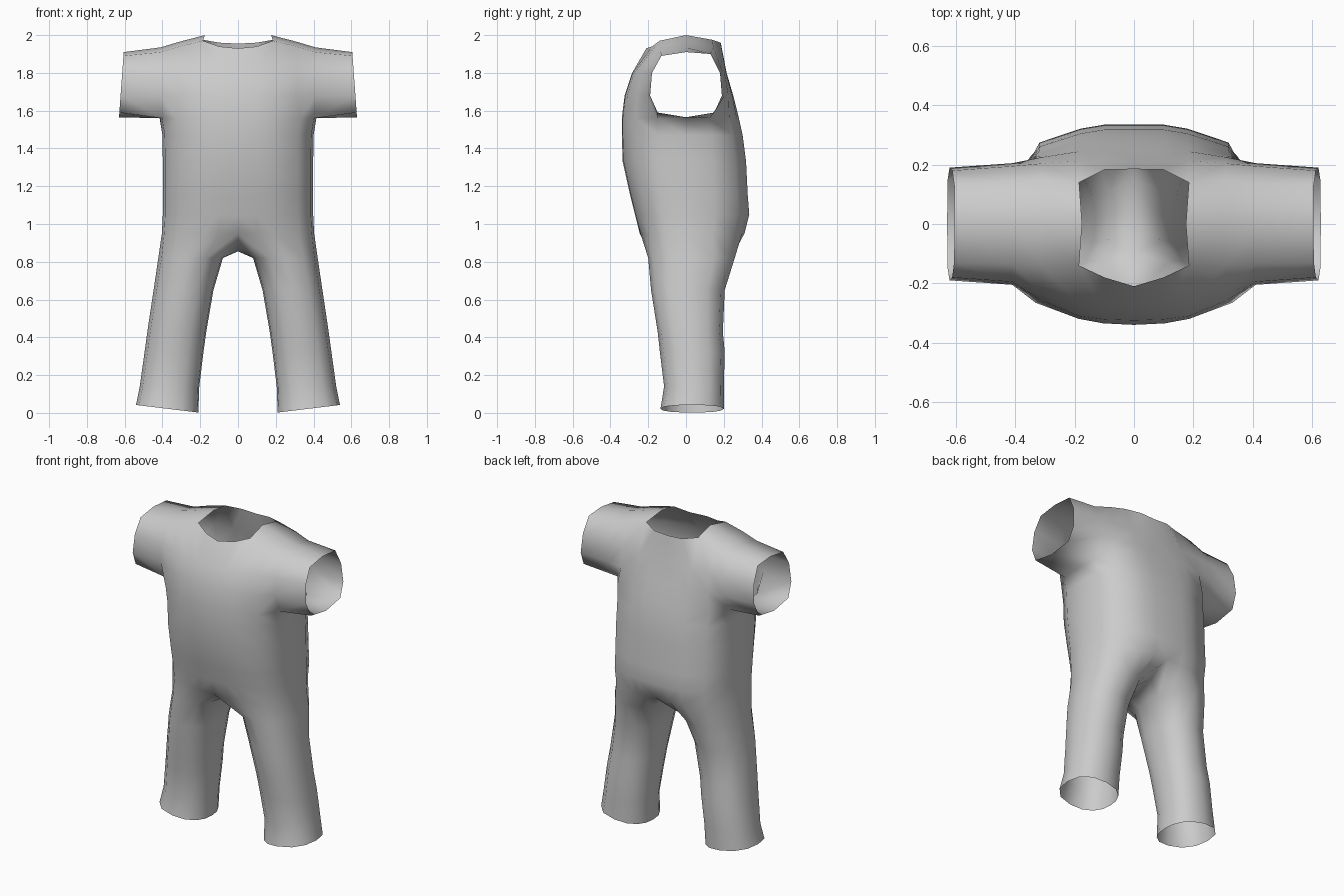
import bpy, bmesh, math

if "Cube" in bpy.data.objects:
    bpy.data.objects.remove(bpy.data.objects["Cube"])

grey = bpy.data.materials.new("grey cloth")
grey.diffuse_color = (0.6, 0.6, 0.6, 1)
grey.use_nodes = True
grey.node_tree.nodes["Principled BSDF"].inputs["Base Color"].default_value = grey.diffuse_color

bm = bmesh.new()


def verts(points):
    return [bm.verts.new(p) for p in points]


def bridge(a, b, closed=False):
    n = len(a)
    for i in range(n if closed else n - 1):
        j = (i + 1) % n
        bm.faces.new((a[i], a[j], b[j], b[i]))


# Torso: half rings from front centre, round the side, to back centre
U = [0, .25, .45, .8, .97, 1, .97, .8, .45, .25, 0]
V = [1, .985, .94, .78, .45, 0, .45, .82, .96, 1, 1]


def torso_ring(z, w, front, back):
    return verts([(u * w, v * (front if i < 5 else back), z)
                  for i, (u, v) in enumerate(zip(U, V))])


torso = [torso_ring(*r) for r in (
    (1.56, .415, -.34, .28), (1.47, .40, -.34, .30), (1.33, .398, -.335, .318),
    (1.15, .398, -.295, .327), (1.05, .398, -.27, .335), (.95, .403, -.245, .31))]
for a, b in zip(torso, torso[1:]):
    bridge(a, b)

# Yoke: arches over each column, cut away at the neck
X = [0, .1, .185, .31, .41]
T = [0, .03, .12, .55, 1]
NECK = [(-.21, 1.93, .185, 1.955), (-.18, 1.94, .183, 1.96), (-.14, 1.97, .14, 1.975),
        (-.14, 1.94, .145, 1.94), (-.135, 1.91, .135, 1.91)]
TOP = [None, None, 2.0, 1.965, 1.935]


def arch(i):
    x, t = X[i], T[i]
    mix = lambda a, b: a + (b - a) * t
    fy, fz, by, bz = NECK[i]
    front = [torso[0][i]] + verts([(x, mix(-.325, -.205), 1.68),
                                   (x, mix(-.285, -.195), 1.80), (x, fy, fz)])
    back = verts([(x, by, bz), (x, mix(.215, .195), 1.80),
                  (x, mix(.25, .205), 1.68)]) + [torso[0][10 - i]]
    top = verts([(x - .01 * (i == 2), 0, TOP[i])]) if TOP[i] else []
    return front, top, back


arches = [arch(i) for i in range(5)]
for i in range(4):
    a, b = arches[i], arches[i + 1]
    if i < 2:
        bridge(a[0], b[0])
        bridge(a[2], b[2])
    else:
        bridge(sum(a, []), sum(b, []))

# Sleeve: tube from the armhole to an open, slightly slanted cuff
armhole = sum(arches[4], []) + [torso[0][5]]
CUFF = [(-.15, 1.59), (-.19, 1.68), (-.18, 1.80), (-.13, 1.89), (0, 1.91),
        (.13, 1.90), (.18, 1.80), (.19, 1.68), (.15, 1.59), (0, 1.565)]
cuff = verts([(.63 - .025 * (z - 1.565) / .345, y, z) for y, z in CUFF])
bridge(armhole, cuff, True)

# Leg: hip ring closed by the crotch seam, then tapering rings to an open hem
ANGLES = [-140, -115, -90, -60, -28, 0, 28, 60, 90, 115, 140, 162, 180, 198]


def leg_ring(z, xi, xo, front, back, tilt=0):
    pts = []
    for d in ANGLES:
        c, s = math.cos(math.radians(d)), math.sin(math.radians(d))
        c, s = (math.copysign(abs(k) ** .85, k) for k in (c, s))
        pts.append(((xi + xo) / 2 + c * (xo - xi) / 2,
                    (front + back) / 2 + s * (back - front) / 2,
                    z + tilt * c))
    return verts(pts)


crotch = verts([(0, .15, .885), (0, .03, .855), (0, -.1, .88)])
previous = torso[-1] + crotch
for r in ((.82, .08, .422, -.20, .258), (.65, .13, .447, -.185, .205),
          (.43, .168, .48, -.15, .195), (.32, .183, .495, -.138, .205),
          (.14, .205, .52, -.116, .20), (.022, .21, .54, -.135, .20, .02)):
    ring = leg_ring(*r)
    bridge(previous, ring, True)
    previous = ring

bmesh.ops.recalc_face_normals(bm, faces=bm.faces)
# Outward normals: the sleeve and side faces must point away from the middle
side = max(bm.faces, key=lambda f: f.calc_center_median().x)
bm.normal_update()
if sum(f.normal.x * f.calc_center_median().x + f.normal.y * f.calc_center_median().y
       for f in bm.faces) < 0:
    bmesh.ops.reverse_faces(bm, faces=bm.faces)

mesh = bpy.data.meshes.new("body_suit")
bm.to_mesh(mesh)
bm.free()
mesh.materials.append(grey)
for p in mesh.polygons:
    p.use_smooth = True
suit = bpy.data.objects.new("body_suit", mesh)
bpy.context.collection.objects.link(suit)

# Mirror the right half to the left
mirror = suit.modifiers.new("mirror", 'MIRROR')
mirror.use_clip = True
mirror.merge_threshold = .001
